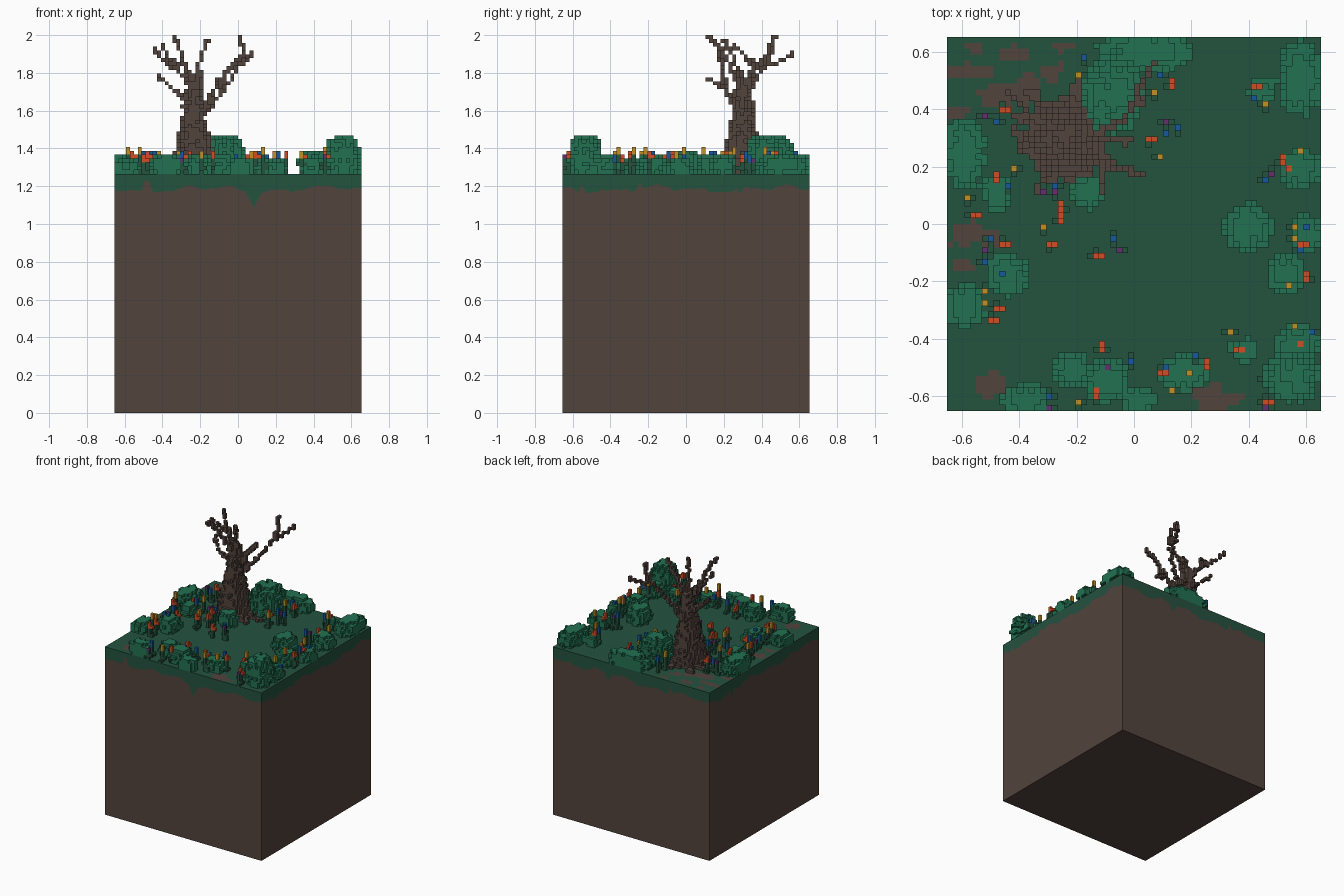
import bpy, bmesh, math, random
from mathutils import Vector

if "Cube" in bpy.data.objects:
    bpy.data.objects.remove(bpy.data.objects["Cube"])
random.seed(4)

N, TOP, V = 64, 62, 2 / 98          # plot width and ground height in cells, cell size


def lin(c):
    c /= 255
    return c / 12.92 if c <= 0.04045 else ((c + 0.055) / 1.055) ** 2.4


def material(name, rgb):
    m = bpy.data.materials.new(name)
    m.use_nodes = True
    col = tuple(lin(c) for c in rgb) + (1,)
    m.diffuse_color = col
    b = m.node_tree.nodes["Principled BSDF"]
    b.inputs["Base Color"].default_value = col
    b.inputs["Roughness"].default_value = 1
    return m


MATS = {n: material(n, c) for n, c in {
    "earth_brown": (82, 67, 61), "grass_green": (36, 82, 63), "bush_green": (34, 113, 82),
    "petal_orange": (210, 76, 36), "petal_yellow": (196, 144, 36),
    "petal_blue": (20, 88, 156), "petal_purple": (98, 48, 108)}.items()}


def finish(name, bm, mats):
    me = bpy.data.meshes.new(name)
    bm.to_mesh(me)
    bm.free()
    for m in mats:
        me.materials.append(MATS[m])
    bpy.context.collection.objects.link(bpy.data.objects.new(name, me))


def pos(i, j, k):
    return Vector(((i - N / 2) * V, (j - N / 2) * V, k * V))


# Ground block: bare earth with a ragged grass edge and bare patches on top
PATCHES = [(10, 54, 5, 2), (4, 58, 4, 1.2), (12, 61, 3, 1.3), (18, 58, 2, 1.8), (5, 62, 2, 1),
           (2, 51, 2, 1), (14, 56, 2, 1.6), (4, 30, 4, 2), (2.5, 25, 2, 1), (7.5, 4.5, 3, 2),
           (46, 2, 4, 2.4), (20, 62.5, 2, 1), (9, 29, 1.6, 1)]


def bare(i, j):
    wob = 0.35 * math.sin(i * 1.9 + j) + 0.25 * math.sin(j * 2.3 - i * 0.7)
    return any(((i + .5 - a) / c) ** 2 + ((j + .5 - b) / d) ** 2 < 1 + wob for a, b, c, d in PATCHES)


def perimeter(n):
    s, t = divmod(n % (4 * N), N)
    return [(t, 0), (N, t), (N - t, N), (0, N - t)][s]


DIPS = {8: -3, 9: -2, 35: 2, 36: 3.5, 37: 2, 69: -2, 84: -1.5, 110: 1.5, 150: 2.5, 151: 2, 176: -2, 205: 2.5, 230: -1.5}


def fringe(n):
    n %= 4 * N
    wave = 0.6 * math.sin(n * math.tau / 32) + 0.5 * math.sin(n * math.tau / 11.6 + 1)
    return TOP - max(0.8, 4 + wave + DIPS.get(n, 0) + NOISE[n])


NOISE = [random.uniform(-0.35, 0.35) for _ in range(4 * N)]
bm = bmesh.new()


def face(pts, mat):
    f = bm.faces.new([bm.verts.new(p) for p in pts])
    f.material_index = mat


for n in range(4 * N):
    a, b, ha, hb = perimeter(n), perimeter(n + 1), fringe(n), fringe(n + 1)
    face([pos(*a, 0), pos(*b, 0), pos(*b, hb), pos(*a, ha)], 0)
    face([pos(*a, ha), pos(*b, hb), pos(*b, TOP), pos(*a, TOP)], 1)
face([pos(*perimeter(-n), 0) for n in range(4 * N)], 0)
for i in range(N):
    for j in range(N):
        quad = [(i, j), (i + 1, j), (i + 1, j + 1), (i, j + 1)]
        face([pos(*q, TOP) for q in quad], 0 if bare(i, j) else 1)
bmesh.ops.remove_doubles(bm, verts=bm.verts, dist=1e-5)
bmesh.ops.recalc_face_normals(bm, faces=bm.faces)
finish("ground_block", bm, ["earth_brown", "grass_green"])

# Everything above the ground is a grid of cells: (i, j, k) -> (part, colour)
cells = {}


def put(i, j, k, part, mat):
    i, j, k = math.floor(i), math.floor(j), math.floor(k)
    if 0 <= i < N and 0 <= j < N and 0 <= k < 36:
        cells[i, j, k] = (part, mat)


# Bushes: rough rounded clumps (centre, radii, height)
BUSHES = [(3, 44, 3.6, 6, 5), (3, 18, 3.5, 3.5, 4), (10.3, 23.3, 3.4, 3.6, 5), (8.5, 37.5, 2.5, 3, 4),
          (24, 37.5, 3, 2.8, 5), (28.5, 54, 5, 6, 10), (34, 61.5, 8, 3.2, 5), (60.5, 57, 3.7, 6, 5),
          (54, 55, 2.5, 2, 4), (51.5, 31.5, 3.8, 4, 6), (58, 23.5, 3.1, 3.3, 5), (61.5, 30.5, 2.8, 3.2, 4),
          (60.5, 41.5, 3.6, 3.1, 5), (21.5, 7, 3.1, 2.8, 5), (27.3, 5.3, 3.8, 3.6, 5), (13.5, 2, 4.2, 2.5, 5),
          (33, 1.8, 3.2, 2.3, 4), (40.5, 6.5, 4, 3.1, 4), (60, 11.5, 3.9, 3.1, 5), (59, 6, 4.4, 4.2, 10),
          (51, 10.5, 2.5, 2, 4)]
for ci, cj, ri, rj, h in BUSHES:
    for i in range(int(ci - ri) - 1, int(ci + ri) + 2):
        for j in range(int(cj - rj) - 1, int(cj + rj) + 2):
            for k in range(h):
                d = (abs((i + .5 - ci) / ri) ** 2.4 + abs((j + .5 - cj) / rj) ** 2.4
                     + abs((k + .5 - h * .45) / (h * .57)) ** 2.4)
                if d < random.uniform(0.75, 1.3):
                    put(i, j, k, "bushes", "bush_green")

# Tree trunk: flared, rough round layers
CI, CJ = 20.5, 46.7
PROFILE = [(0, 7.2), (2, 5.7), (5, 4.8), (9, 4.0), (14, 2.9), (20, 2.4), (25, 1.7)]
for (k0, r0), (k1, r1) in zip(PROFILE, PROFILE[1:]):
    for k in range(k0, k1):
        r = r0 + (r1 - r0) * (k - k0) / (k1 - k0)
        for i in range(10, 32):
            for j in range(36, 58):
                if math.hypot(i + .5 - CI, j + .5 - CJ) < r + random.uniform(-.4, .4):
                    put(i, j, k, "tree", "earth_brown")

# Roots crawling out over the ground
for n in range(9):
    ang = n * math.tau / 9 + random.uniform(-.2, .2)
    for s in range(5, random.randint(8, 11)):
        for w in (0, 1):
            put(CI + s * math.cos(ang) + w * .7, CJ + s * math.sin(ang) + w * .7, 0, "tree", "earth_brown")
        if s < 8:
            put(CI + s * math.cos(ang), CJ + s * math.sin(ang), 1, "tree", "earth_brown")

# Bare branches, thick at the start and one cell wide at the tip
BRANCHES = [
    [(-.2, .3, 1.58), (-.1, .33, 1.68), (-.03, .37, 1.77), (0, .42, 1.84), (.03, .5, 1.86), (.07, .56, 1.9)],
    [(0, .41, 1.84), (.03, .44, 1.92), (0, .47, 1.99)],
    [(-.27, .3, 1.65), (-.35, .27, 1.72), (-.42, .33, 1.78)],
    [(-.25, .3, 1.73), (-.34, .36, 1.83), (-.4, .42, 1.87), (-.44, .46, 1.92)],
    [(-.24, .28, 1.73), (-.29, .22, 1.86), (-.31, .18, 1.93), (-.34, .12, 1.995)],
    [(-.22, .3, 1.73), (-.2, .25, 1.88), (-.16, .2, 1.97)],
    [(-.19, .27, 1.6), (-.12, .2, 1.72), (-.11, .12, 1.77)],
    [(-.12, .2, 1.72), (-.05, .2, 1.82), (.03, .17, 1.9)],
    [(-.34, .36, 1.83), (-.38, .3, 1.9), (-.4, .25, 1.95)]]
for path in BRANCHES:
    for n, (a, b) in enumerate(zip(path, path[1:])):
        a, b = Vector(a), Vector(b)
        steps = int((b - a).length / 0.012) + 1
        for s in range(steps + 1):
            p = a.lerp(b, s / steps) / V
            put(p.x + 32, p.y + 32, p.z - TOP, "tree", "earth_brown")
            if n == 0 and s < steps * .6:
                put(p.x + 33, p.y + 32, p.z - TOP, "tree", "earth_brown")
                put(p.x + 32, p.y + 33, p.z - TOP, "tree", "earth_brown")


# Flowers: thin green stems with leaves and a coloured head
def flowers(mat, spots, height, tall, step=(0, 0)):
    for n, (i, j) in enumerate(spots):
        h = height - n % 2
        for k in range(h):
            put(i, j, k, "flowers", "grass_green")
        for _ in range(2):
            di, dj = random.choice([(1, 0), (-1, 0), (0, 1), (0, -1)])
            put(i + di, j + dj, random.randint(0, 2), "flowers", "grass_green")
        for k in range(h, h + tall):
            put(i, j, k, "flowers", mat)
        put(i + step[0], j + step[1], h, "flowers", mat)


flowers("petal_orange", [(9, 51), (34, 46), (52, 55), (58, 41), (4, 33), (9, 28), (17, 28), (25, 26), (8, 17),
                         (7, 15), (36, 6), (49, 10), (54, 1), (60, 11), (60, 28)], 4, 2, (1, 0))
flowers("petal_orange", [(25, 57), (38, 55), (57, 42), (8, 39), (19, 34), (19, 32), (25, 2), (26, 10), (44, 7),
                         (54, 5), (61, 22)], 4, 2, (0, 1))
flowers("petal_yellow", [(22, 57), (35, 54), (54, 52), (36, 43), (60, 44), (11, 41), (3, 36), (16, 31), (6, 18),
                         (6, 20), (59, 31), (59, 29), (58, 21), (48, 13), (59, 14), (41, 6), (38, 3), (22, 1)], 5, 2)
flowers("petal_blue", [(23, 60), (36, 57), (52, 53), (39, 48), (37, 47), (8, 49), (10, 38), (18, 38), (7, 29),
                       (6, 25), (9, 23), (28, 29), (54, 39), (61, 31), (60, 27), (62, 13), (42, 9), (37, 7),
                       (17, 2), (31, 8)], 4, 2)
flowers("petal_purple", [(6, 50), (37, 49), (55, 40), (18, 37), (16, 37), (6, 27), (29, 27), (61, 13), (27, 7),
                         (17, 0), (54, 0)], 4, 1)

# Turn the cells of each part into flat faces, leaving out hidden sides
SIDES = {(1, 0, 0): "1000 1100 1110 1010", (-1, 0, 0): "0000 0010 0110 0100",
         (0, 1, 0): "0100 0110 1110 1100", (0, -1, 0): "0000 1000 1010 0010",
         (0, 0, 1): "0010 1010 1110 0110", (0, 0, -1): "0000 0100 1100 1000"}
for part in ("bushes", "tree", "flowers"):
    bm = bmesh.new()
    mats = sorted({m for p, m in cells.values() if p == part})
    for (i, j, k), (p, m) in cells.items():
        if p != part:
            continue
        for (di, dj, dk), quad in SIDES.items():
            if k + dk < 0 or (i + di, j + dj, k + dk) in cells:
                continue
            face([pos(i + int(c[0]), j + int(c[1]), TOP + k + int(c[2])) for c in quad.split()], mats.index(m))
    finish(part, bm, mats)
